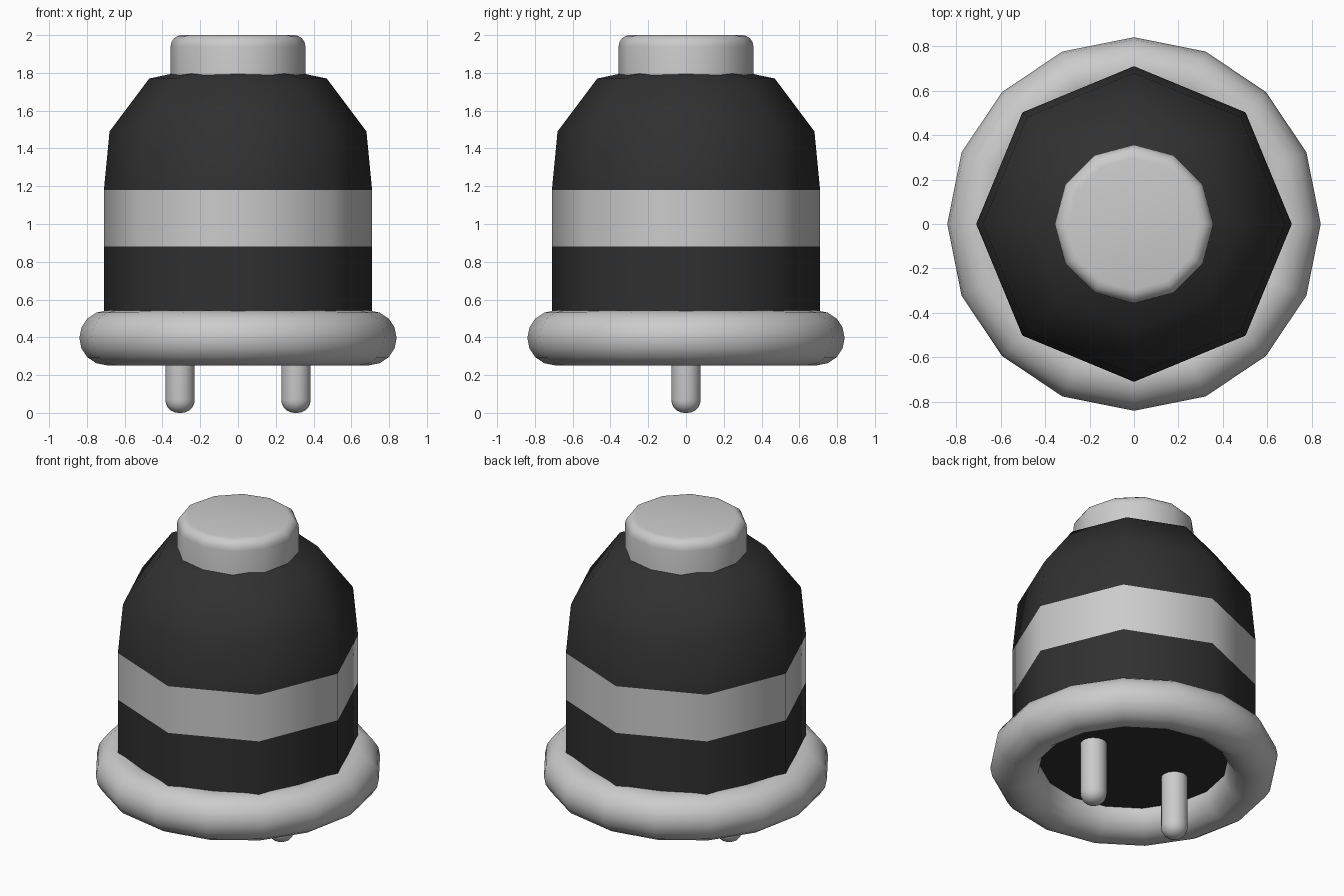
import bpy, bmesh
from math import cos, sin, pi, radians

if "Cube" in bpy.data.objects:
    bpy.data.objects.remove(bpy.data.objects["Cube"])

black = bpy.data.materials.new("black")
black.diffuse_color = (0.03, 0.03, 0.03, 1)
black.use_nodes = True
black.node_tree.nodes["Principled BSDF"].inputs["Base Color"].default_value = black.diffuse_color


def lathe(name, profile, sides, mat=None, centre=(0, 0), loop=False, angle=50):
    """Revolve (radius, z) points about z; a radius of 0 becomes a pole."""
    bm = bmesh.new()
    rings = []
    for r, z in profile:
        n = 1 if r == 0 else sides
        rings.append([bm.verts.new((centre[0] + r * cos(2 * pi * i / sides),
                                    centre[1] + r * sin(2 * pi * i / sides), z))
                      for i in range(n)])
    pairs = list(zip(rings, rings[1:]))
    if loop:
        pairs.append((rings[-1], rings[0]))
    for a, b in pairs:
        for i in range(sides):
            j = (i + 1) % sides
            if len(a) == 1:
                bm.faces.new((a[0], b[j], b[i]))
            elif len(b) == 1:
                bm.faces.new((a[i], a[j], b[0]))
            else:
                bm.faces.new((a[i], a[j], b[j], b[i]))
    me = bpy.data.meshes.new(name)
    bm.to_mesh(me)
    bm.free()
    ob = bpy.data.objects.new(name, me)
    bpy.context.collection.objects.link(ob)
    if mat:
        me.materials.append(mat)
    bpy.ops.object.select_all(action='DESELECT')
    ob.select_set(True)
    bpy.context.view_layer.objects.active = ob
    bpy.ops.object.shade_smooth_by_angle(angle=radians(angle))
    return ob


def arc(r, z, rad, a0, a1, n):
    """Points on a circular arc in the profile plane, angles in degrees."""
    return [(r + rad * cos(radians(a0 + (a1 - a0) * k / n)),
             z + rad * sin(radians(a0 + (a1 - a0) * k / n))) for k in range(n + 1)]


# eight-sided body: lower housing, grey band, domed top
lathe("lower_housing", [(0, 0.40), (0.71, 0.40), (0.71, 0.88)], 8, black)
lathe("band", [(0.71, 0.88), (0.71, 1.18)], 8)
lathe("dome", [(0.71, 1.18), (0.68, 1.49), (0.47, 1.77), (0, 1.87)], 8, black)

# rounded base ring
lathe("base_ring", arc(0.695, 0.397, 0.145, 0, 337.5, 15), 16, loop=True)

# top button with rounded rim
lathe("top_button", [(0, 1.70), (0.357, 1.70)] + arc(0.297, 1.94, 0.06, 0, 90, 4) + [(0, 2.0)], 12)

# two contact pins with rounded tips
for side, x in (("left", -0.307), ("right", 0.307)):
    tip = arc(0.008, 0.07, 0.07, -90, 0, 5)
    lathe(side + "_pin", [(0, 0)] + tip + [(0.078, 0.42), (0, 0.42)], 16, centre=(x, 0))
